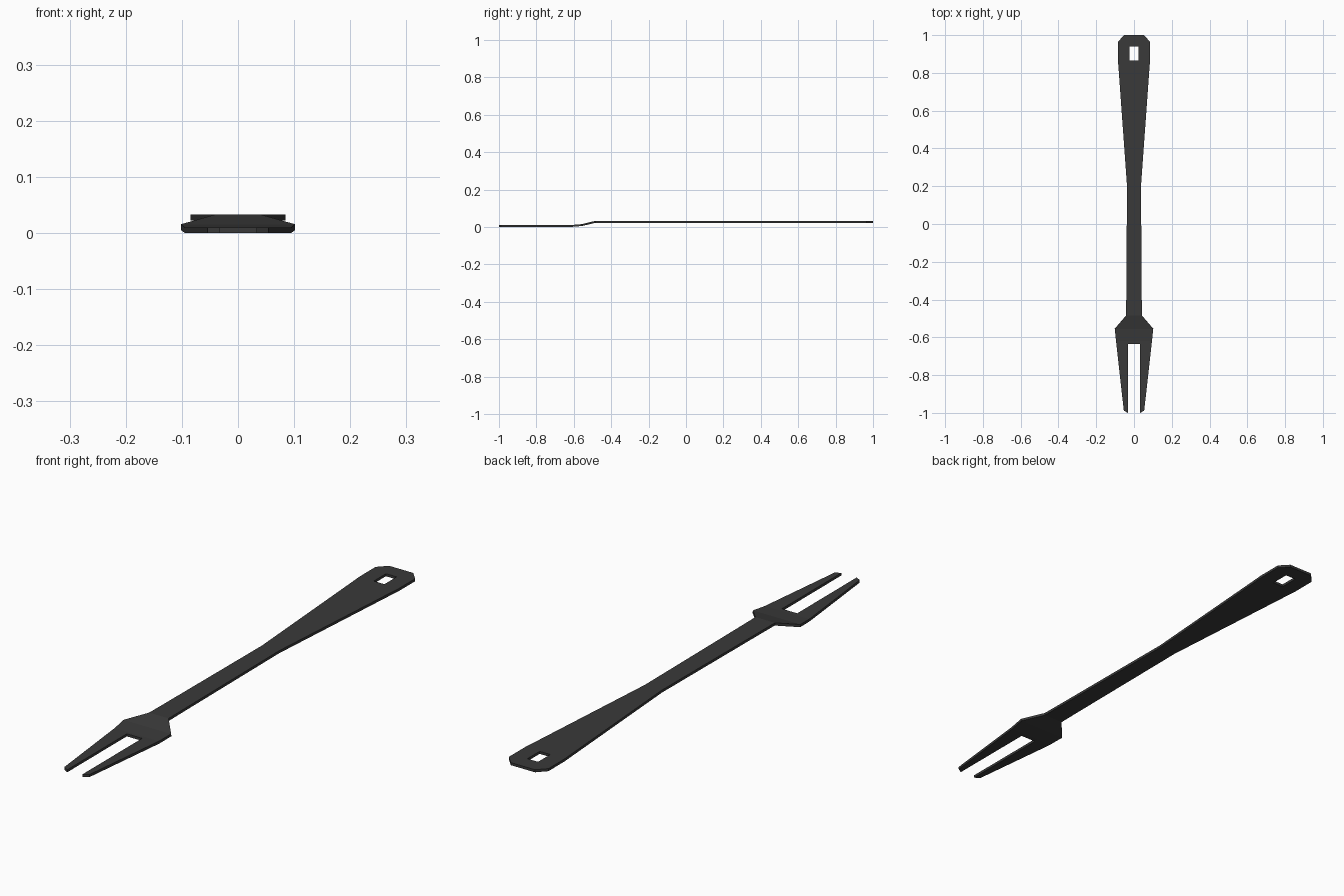
import bpy, bmesh

if "Cube" in bpy.data.objects:
    bpy.data.objects.remove(bpy.data.objects["Cube"])

mat = bpy.data.materials.new("charcoal black")
mat.diffuse_color = (0.042, 0.042, 0.042, 1)
mat.use_nodes = True
mat.node_tree.nodes["Principled BSDF"].inputs["Base Color"].default_value = mat.diffuse_color

# Half profile stations along the length: y, mid z, inner x, outer x, open centre beyond this station
LOW, HIGH = 0.005, 0.0275
stations = [
    (-0.995, LOW, 0.033, 0.054, True),    # tine tip
    (-0.62, LOW, 0.033, 0.095, True),
    (-0.555, 0.0105, 0.033, 0.102, False),  # shoulder
    (-0.485, HIGH, 0.023, 0.042, False),  # neck
    (-0.40, HIGH, 0.023, 0.041, False),
    (0.20, HIGH, 0.023, 0.037, False),    # slim shaft
    (0.80, HIGH, 0.023, 0.080, False),
    (0.865, HIGH, 0.023, 0.085, True),    # hanging hole
    (0.94, HIGH, 0.023, 0.085, False),
    (0.965, HIGH, 0.023, 0.085, False),
    (1.0, HIGH, 0.023, 0.052, False),     # chamfered end
]
# extra station closing the tine slot
stations.insert(2, (-0.635, LOW, 0.033, 0.0935, False))
stations.sort(key=lambda s: s[0])
stations = [(y, z, a, b, o if y != -0.62 else False) for y, z, a, b, o in stations]

bm = bmesh.new()
rows = [[bm.verts.new((x, y, z)) for x in (0, a, b)] for y, z, a, b, _ in stations]
for i in range(len(rows) - 1):
    p, q = rows[i], rows[i + 1]
    for c in (0, 1):
        if c == 0 and stations[i][4]:
            continue
        bm.faces.new((p[c], p[c + 1], q[c + 1], q[c]))
# slant the tine tip slightly
rows[0][1].co.y = -1.0
rows[0][2].co.y = -0.988
bmesh.ops.delete(bm, geom=[v for v in bm.verts if not v.link_faces], context='VERTS')
me = bpy.data.meshes.new("serving_fork")
bm.to_mesh(me)
bm.free()
me.materials.append(mat)
fork = bpy.data.objects.new("serving_fork", me)
bpy.context.collection.objects.link(fork)

# Mirror the half, then give the sheet its thickness
mir = fork.modifiers.new("mirror", 'MIRROR')
mir.use_clip = True
sol = fork.modifiers.new("thickness", 'SOLIDIFY')
sol.thickness = 0.01
sol.offset = 0
sol.use_even_offset = True
